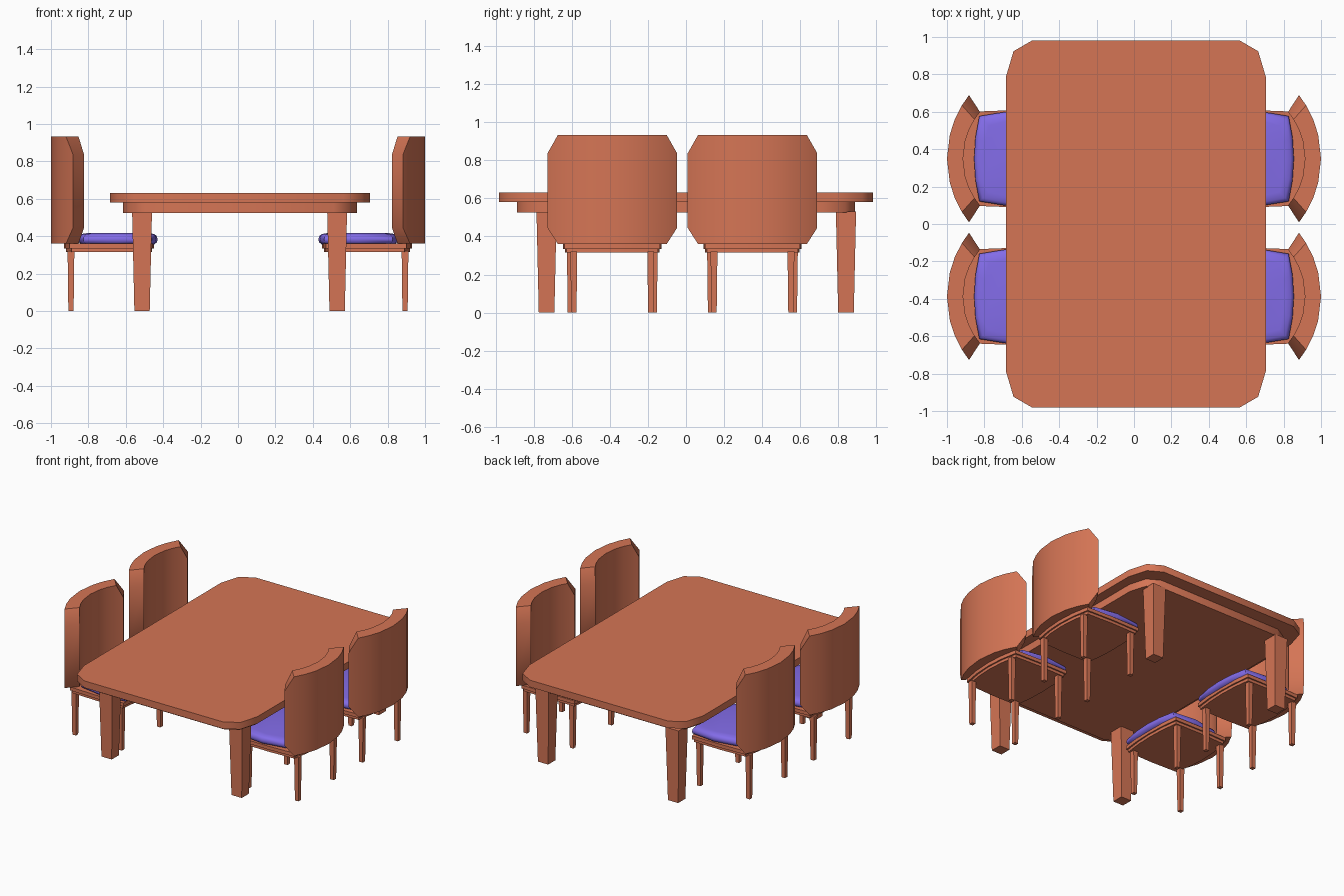
import bpy, bmesh, math

if "Cube" in bpy.data.objects:
    bpy.data.objects.remove(bpy.data.objects["Cube"])


def material(name, rgb):
    m = bpy.data.materials.new(name)
    m.diffuse_color = (*rgb, 1)
    m.use_nodes = True
    m.node_tree.nodes["Principled BSDF"].inputs["Base Color"].default_value = m.diffuse_color
    return m


WOOD = material("wood", (0.666, 0.178, 0.091))
FABRIC = material("fabric", (0.227, 0.15, 0.81))


def finish(name, bm, mat, smooth=None):
    bmesh.ops.recalc_face_normals(bm, faces=bm.faces)
    mesh = bpy.data.meshes.new(name)
    bm.to_mesh(mesh)
    bm.free()
    mesh.materials.append(mat)
    ob = bpy.data.objects.new(name, mesh)
    bpy.context.collection.objects.link(ob)
    if smooth:
        bpy.ops.object.select_all(action='DESELECT')
        ob.select_set(True)
        bpy.context.view_layer.objects.active = ob
        bpy.ops.object.shade_smooth_by_angle(angle=math.radians(smooth))
    return ob


def loft(name, rings, mat, smooth=None):
    """Closed solid through rings of points, capped at both ends."""
    bm = bmesh.new()
    rows = [[bm.verts.new(p) for p in ring] for ring in rings]
    n = len(rows[0])
    for a, b in zip(rows, rows[1:]):
        for i in range(n):
            j = (i + 1) % n
            bm.faces.new((a[i], a[j], b[j], b[i]))
    bm.faces.new(rows[0])
    bm.faces.new(rows[-1])
    return finish(name, bm, mat, smooth)


def slab(cx, hx, hy, rx, ry, z):
    """Rectangle with two-segment elliptical corners."""
    pts = []
    for k, (sx, sy) in enumerate(((1, 1), (-1, 1), (-1, -1), (1, -1))):
        for i in range(3):
            a = math.radians(90 * k + 45 * i)
            pts.append((cx + sx * (hx - rx) + rx * math.cos(a),
                        sy * (hy - ry) + ry * math.sin(a), z))
    return pts


def square(x, y, h, z):
    return [(x + sx * h, y + sy * h, z) for sx, sy in ((1, 1), (-1, 1), (-1, -1), (1, -1))]


# Table: top, apron and four tapered legs
loft("table_top", [slab(0.01, 0.695, 0.981, 0.14, 0.195, z) for z in (0.58, 0.63)], WOOD, 50)
loft("table_apron", [slab(0.01, 0.625, 0.887, 0.125, 0.175, z) for z in (0.525, 0.58)], WOOD, 50)
for x in (-0.513, 0.53):
    for y in (-0.732, 0.84):
        loft("table_leg", [square(x, y, 0.041, 0), square(x, y, 0.053, 0.53)], WOOD)


def seat_outline(s, cy, front, back, widths, bow_f, bow_b, z, inset=0):
    """Seat plan with bowed edges; widths are half widths at front, middle, back."""
    f, b = front + inset, back - inset
    wf, wm, wb = (w - inset for w in widths)
    right = [(f, 0), (f + bow_f * 0.25, wf / 2), (f + bow_f, wf), ((f + b) / 2, wm),
             (b - bow_b, wb), (b - bow_b * 0.25, wb / 2), (b, 0)]
    pts = right + [(x, -y) for x, y in reversed(right[1:-1])]
    return [(s * x, cy + y, z) for x, y in pts]


def chair(s, cy):
    # Curved backrest with clipped corners
    cols = []
    for t in (-1, -0.84, -0.62, -0.38, 0, 0.38, 0.62, 0.84, 1):
        yo, yi = 0.34 * t, 0.25 * t
        xo = 1.0 - (0.549 - math.sqrt(0.549 ** 2 - yo ** 2))
        xi = 0.914 - (0.39 - math.sqrt(0.39 ** 2 - yi ** 2))
        lo, hi = (0.445, 0.837) if abs(t) == 1 else (0.36, 0.933)
        cols.append([(s * xo, cy + yo, lo), (s * xo, cy + yo, hi),
                     (s * xi, cy + yi, hi), (s * xi, cy + yi, lo)])
    loft("chair_back", cols, WOOD, 40)

    # Two-step seat frame
    for name, z0, z1, inset in (("seat_frame", 0.335, 0.36, 0), ("seat_rail", 0.315, 0.335, 0.01)):
        loft(name, [seat_outline(s, cy, 0.45, 0.93, (0.255, 0.258, 0.25), 0.02, 0.03, z, inset)
                    for z in (z0, z1)], WOOD, 40)

    # Padded cushion
    loft("seat_cushion", [seat_outline(s, cy, 0.43, 0.855, (0.24, 0.258, 0.228), 0.03, 0.028, z, i)
                          for z, i in ((0.355, 0.02), (0.368, 0.003), (0.385, 0),
                                       (0.402, 0.005), (0.412, 0.018), (0.417, 0.05))], FABRIC, 60)

    # Slim tapered legs
    for x, w in ((0.51, 0.22), (0.893, 0.202)):
        for side in (-1, 1):
            y = cy + side * w
            loft("chair_leg", [square(s * x, y, 0.014, 0), square(s * x, y, 0.018, 0.32)], WOOD)


for s in (-1, 1):
    for cy in (-0.387, 0.349):
        chair(s, cy)
